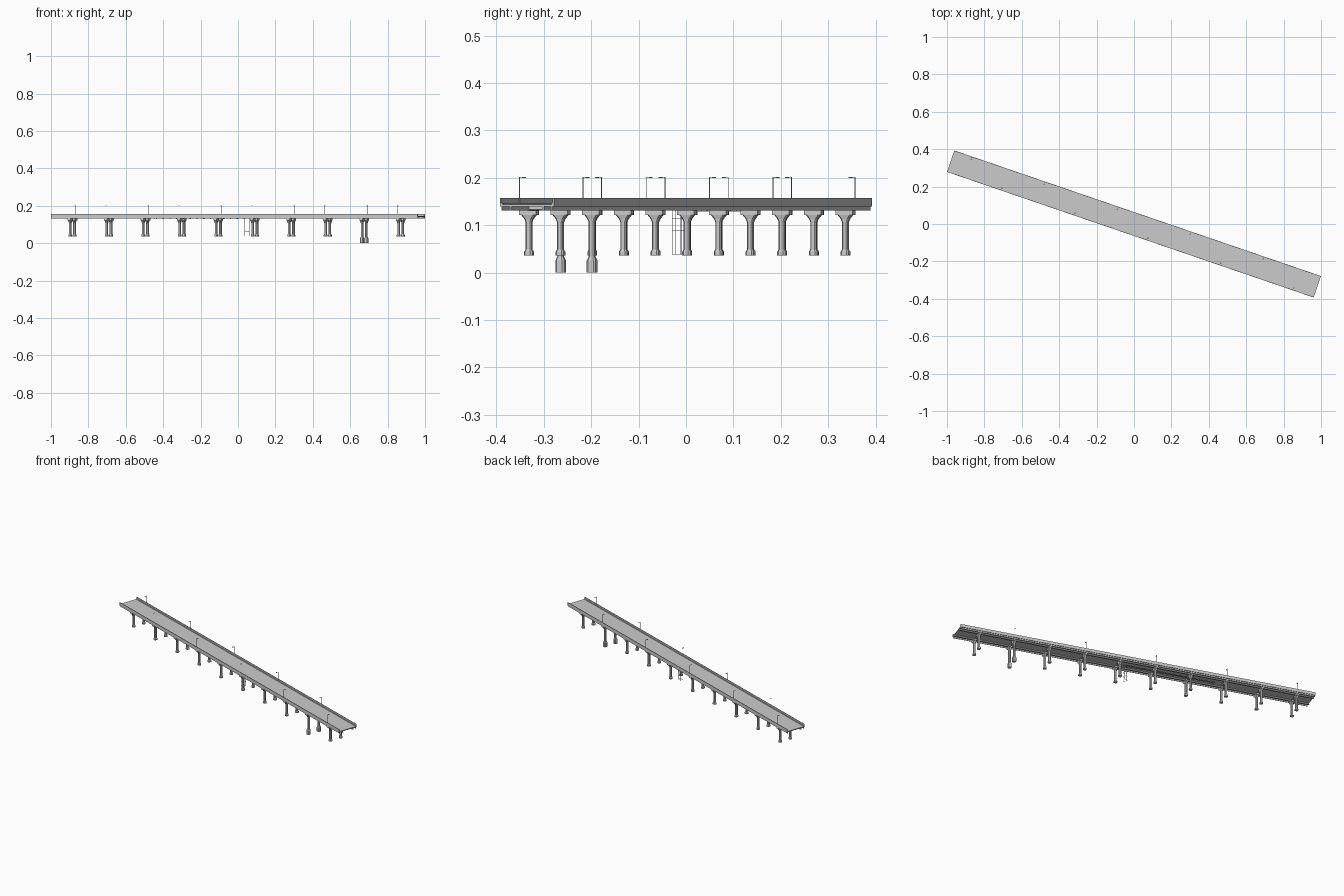
import bpy, bmesh, math

if "Cube" in bpy.data.objects:
    bpy.data.objects.remove(bpy.data.objects["Cube"])

ANGLE = math.radians(-18.9)   # the whole bridge is skewed in plan
LENGTH, WIDTH = 2.072, 0.121
PIERS = [-0.936 + 0.2062 * i for i in range(10)]


def finish(bm, name):
    """Turn a bmesh in bridge coordinates into a rotated object."""
    bmesh.ops.recalc_face_normals(bm, faces=bm.faces)
    me = bpy.data.meshes.new(name)
    bm.to_mesh(me)
    bm.free()
    ob = bpy.data.objects.new(name, me)
    ob.rotation_euler.z = ANGLE
    bpy.context.collection.objects.link(ob)
    return ob


def box(bm, x0, x1, y0, y1, z0, z1):
    vs = bmesh.ops.create_cube(bm, size=1)["verts"]
    for v in vs:
        v.co = ((x0 + x1) / 2 + v.co.x * (x1 - x0),
                (y0 + y1) / 2 + v.co.y * (y1 - y0),
                (z0 + z1) / 2 + v.co.z * (z1 - z0))


def cbox(bm, x, y, z0, z1, sx, sy):
    box(bm, x - sx / 2, x + sx / 2, y - sy / 2, y + sy / 2, z0, z1)


def loft(bm, x, y, sections):
    """Stack of chamfered rectangles: (z, size along, size across)."""
    rings = []
    for z, sx, sy in sections:
        a, b = sx / 2, sy / 2
        c = min(a, b) * 0.4
        pts = [(a, b - c), (a - c, b), (c - a, b), (-a, b - c),
               (-a, c - b), (c - a, -b), (a - c, -b), (a, c - b)]
        rings.append([bm.verts.new((x + px, y + py, z)) for px, py in pts])
    for lo, hi in zip(rings, rings[1:]):
        for i in range(8):
            j = (i + 1) % 8
            bm.faces.new((lo[i], lo[j], hi[j], hi[i]))
    bm.faces.new(rings[0])
    bm.faces.new(rings[-1])


H = LENGTH / 2

# Road slab
bm = bmesh.new()
box(bm, -H, H, -WIDTH / 2 + .003, WIDTH / 2 - .003, .139, .144)
finish(bm, "road_slab")

# Parapets with a lower kerb
for side, label in ((1, "left"), (-1, "right")):
    bm = bmesh.new()
    cbox(bm, 0, side * (WIDTH / 2 - .0015), .139, .157, LENGTH, .003)
    cbox(bm, 0, side * (WIDTH / 2 - .0045), .144, .147, LENGTH, .003)
    finish(bm, f"parapet_{label}")

# Girders: two thin outer webs and two inner I-beams
bm = bmesh.new()
for side in (1, -1):
    cbox(bm, 0, side * .0555, .131, .139, LENGTH, .003)
    cbox(bm, 0, side * .036, .1325, .139, LENGTH, .004)
    cbox(bm, 0, side * .036, .131, .1325, LENGTH, .010)
finish(bm, "girders")

# Cross frames tying the girders above each pier
bm = bmesh.new()
for s in PIERS:
    cbox(bm, s, 0, .133, .139, .004, .11)
finish(bm, "cross_frames")

# Piers: two flared columns each, one pier standing deeper
for i, s in enumerate(PIERS):
    bm = bmesh.new()
    if i == 8:
        foot = [(0, .020, .020), (.025, .020, .020), (.034, .0125, .0125)]
    else:
        foot = [(.036, .018, .018), (.044, .018, .018), (.049, .0125, .0125)]
    for side in (1, -1):
        loft(bm, s, side * .035, foot + [
            (.106, .0125, .0125), (.113, .014, .018), (.122, .0185, .032)])
        cbox(bm, s, side * .035, .122, .131, .0185, .038)
    finish(bm, f"pier_{i + 1}")

# Street lamps, alternating sides above the piers
for i, s in enumerate(PIERS):
    side = 1 if i % 2 == 0 else -1
    bm = bmesh.new()
    cbox(bm, s, side * .056, .144, .202, .0014, .0014)
    cbox(bm, s, side * .0515, .2005, .202, .0012, .010)
    cbox(bm, s, side * .046, .1995, .202, .004, .007)
    finish(bm, f"street_lamp_{i + 1}")

# Access ladder tower under the middle of the bridge
bm = bmesh.new()
S, R, T = .051, .0095, .0010
for a in (1, -1):
    for b in (1, -1):
        cbox(bm, S + a * R, b * R, .038, .131, T, T)
for z in (.038, .063, .088, .113):
    for a in (1, -1):
        cbox(bm, S + a * R, 0, z, z + T, T, 2 * R)
        cbox(bm, S, a * R, z, z + T, 2 * R, T)
finish(bm, "ladder_tower")

# Catwalk hung on small brackets between the girders
bm = bmesh.new()
cbox(bm, -.21, 0, .1315, .1325, .52, .012)
for k in range(14):
    s = -.46 + k * .038
    cbox(bm, s, 0, .129, .1315, .002, .014)
    for side in (1, -1):
        cbox(bm, s, side * .0065, .131, .139, .001, .001)
finish(bm, "catwalk")
